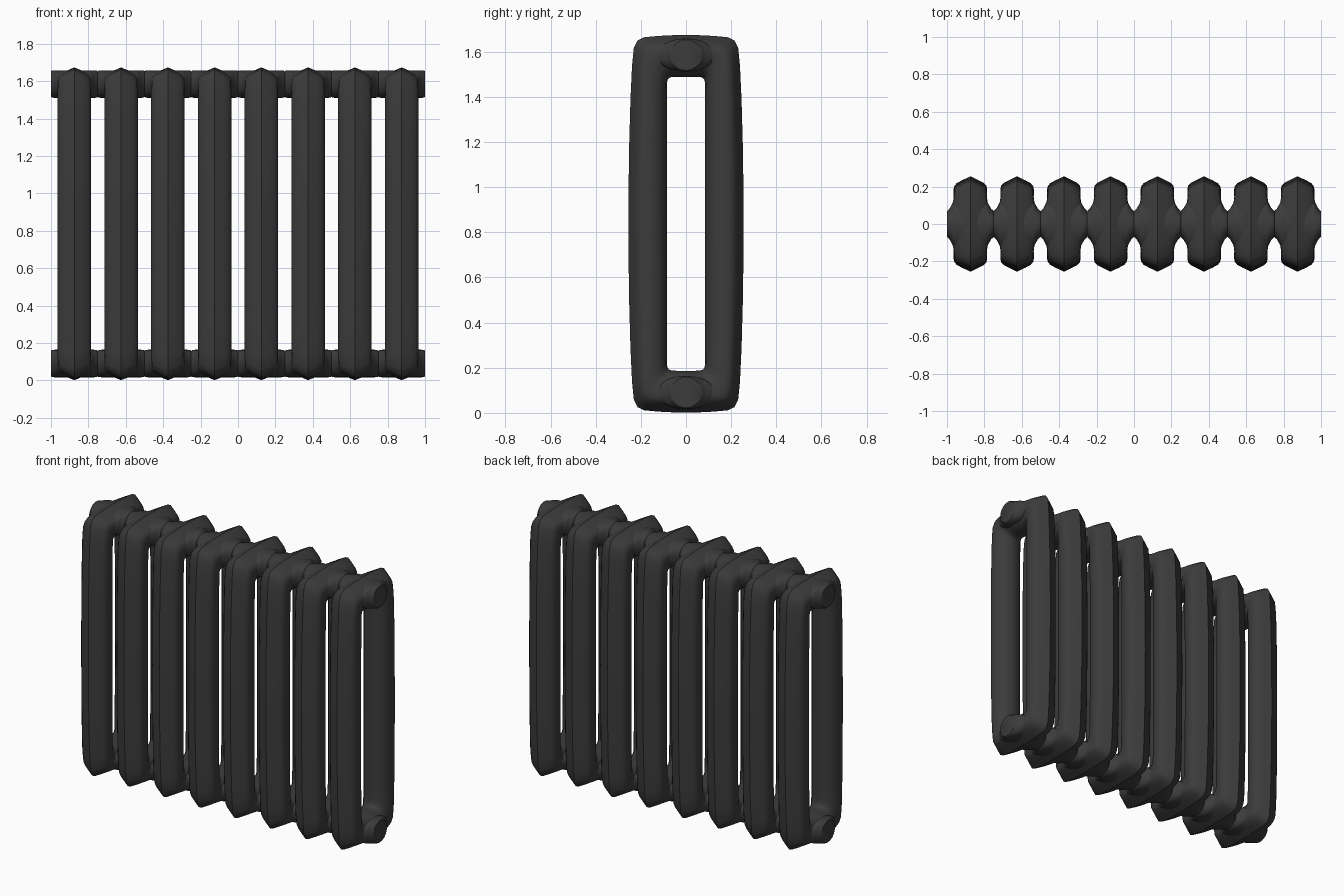
import bpy, bmesh, math

if "Cube" in bpy.data.objects:
    bpy.data.objects.remove(bpy.data.objects["Cube"])

iron = bpy.data.materials.new("dark_grey_iron")
iron.diffuse_color = (0.045, 0.045, 0.045, 1)
iron.use_nodes = True
iron.node_tree.nodes["Principled BSDF"].inputs["Base Color"].default_value = iron.diffuse_color

MID_Z = 0.8375
SECTIONS, PITCH = 8, 0.25

# Quarter of the loop: inner (y, z), outer (y, z), half width
QUARTER = [
    (0.085, 0.00, 0.255, 0.00, 0.090),
    (0.085, 0.30, 0.253, 0.30, 0.090),
    (0.085, 0.55, 0.246, 0.55, 0.090),
    (0.085, 0.615, 0.239, 0.70, 0.090),
    (0.082, 0.638, 0.231, 0.78, 0.089),
    (0.075, 0.646, 0.215, 0.812, 0.088),
    (0.062, 0.650, 0.185, 0.826, 0.090),
    (0.042, 0.651, 0.120, 0.832, 0.098),
    (0.020, 0.651, 0.060, 0.835, 0.110),
    (0.000, 0.651, 0.000, 0.836, 0.114),
]
# Half cross-section: depth from inner face to outer ridge, relative half width
HALF = [(0, 0), (0.03, 0.35), (0.11, 0.66), (0.24, 0.88), (0.42, 0.99),
        (0.58, 1.0), (0.70, 0.95), (0.79, 0.80), (0.88, 0.47), (1, 0)]
PROFILE = HALF + [(t, -w) for t, w in HALF[-2:0:-1]]


def skin(bm, rings, closed):
    """Bridge consecutive rings of vertices with quads."""
    loops = [[bm.verts.new(p) for p in ring] for ring in rings]
    n = len(loops[0])
    pairs = list(zip(loops, loops[1:]))
    if closed:
        pairs.append((loops[-1], loops[0]))
    for a, b in pairs:
        for i in range(n):
            j = (i + 1) % n
            bm.faces.new((a[i], a[j], b[j], b[i]))
    if not closed:
        bm.faces.new(loops[0])
        bm.faces.new(loops[-1])


def finish(name, bm):
    bmesh.ops.recalc_face_normals(bm, faces=bm.faces)
    mesh = bpy.data.meshes.new(name)
    bm.to_mesh(mesh)
    bm.free()
    mesh.materials.append(iron)
    obj = bpy.data.objects.new(name, mesh)
    bpy.context.collection.objects.link(obj)
    bpy.ops.object.select_all(action='DESELECT')
    obj.select_set(True)
    bpy.context.view_layer.objects.active = obj
    bpy.ops.object.shade_smooth_by_angle(angle=math.radians(40))
    return obj


# Ridged tube loop: two columns joined at the top and bottom
def column_loop():
    def flip(q, sy, sz):
        return (q[0] * sy, q[1] * sz, q[2] * sy, q[3] * sz, q[4])
    path = [flip(q, 1, 1) for q in QUARTER]
    path += [flip(q, -1, 1) for q in QUARTER[-2::-1]]
    path += [flip(q, -1, -1) for q in QUARTER[1:]]
    path += [flip(q, 1, -1) for q in QUARTER[-2:0:-1]]
    rings = [[(w * h, iy + (oy - iy) * t, MID_Z + iz + (oz - iz) * t)
              for t, w in PROFILE] for iy, iz, oy, oz, h in path]
    bm = bmesh.new()
    skin(bm, rings, True)
    return finish("column_loop", bm)


# Connecting hub: short pipe that flares into the loop
def hub(name, z):
    half = [(0.125, 0.068, 0.068), (0.121, 0.073, 0.072),
            (0.112, 0.081, 0.073), (0.102, 0.098, 0.074),
            (0.093, 0.116, 0.074), (0.083, 0.130, 0.074)]
    stations = [(-x, a, b) for x, a, b in half] + half[::-1]
    rings = []
    for x, ry, rz in stations:
        angles = [i * math.tau / 28 for i in range(28)]
        rings.append([(x, ry * math.cos(a), z + rz * math.sin(a))
                      for a in angles])
    bm = bmesh.new()
    skin(bm, rings, False)
    return finish(name, bm)


# Repeat the section along the radiator
parts = [column_loop(), hub("upper_hub", MID_Z + 0.747),
         hub("lower_hub", MID_Z - 0.747)]
for part in parts:
    for k in range(SECTIONS):
        obj = part if k == 0 else part.copy()
        if k:
            bpy.context.collection.objects.link(obj)
        obj.location.x = (k - (SECTIONS - 1) / 2) * PITCH
